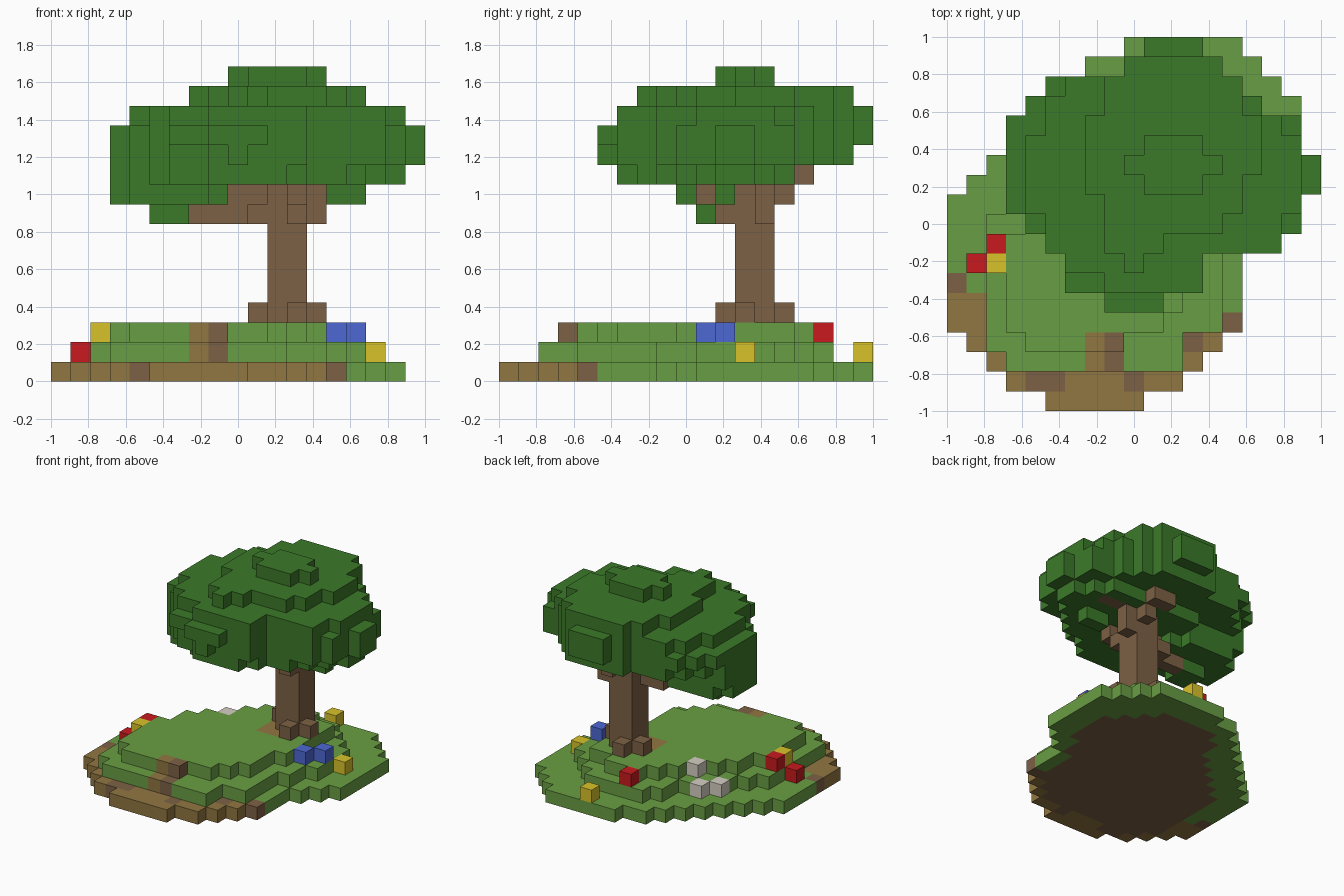
import bpy
import bmesh
from mathutils import Vector

if "Cube" in bpy.data.objects:
    bpy.data.objects.remove(bpy.data.objects["Cube"], do_unlink=True)

N = 19
UNIT = 2 / N


def make_material(name, hex_code):
    rgb = [int(hex_code[n:n + 2], 16) / 255 for n in (0, 2, 4)]
    lin = [c / 12.92 if c <= 0.04045 else ((c + 0.055) / 1.055) ** 2.4 for c in rgb]
    mat = bpy.data.materials.new(name)
    mat.use_nodes = True
    mat.diffuse_color = (*lin, 1)
    mat.node_tree.nodes["Principled BSDF"].inputs["Base Color"].default_value = (*lin, 1)
    return mat


MATERIALS = {
    "grass": make_material("grass green", "699E43"),
    "earth": make_material("earth tan", "917641"),
    "bark": make_material("bark brown", "7D6145"),
    "leaf": make_material("leaf green", "3B7929"),
    "red": make_material("flower red", "C81A1E"),
    "yellow": make_material("flower yellow", "D9C22A"),
    "blue": make_material("flower blue", "4D68D4"),
    "stone": make_material("stone grey", "D6D0C4"),
}

# Every filled cell: (column, row, layer) -> (part, colour)
cells = {}


def put(part, colour, *positions):
    for p in positions:
        cells[p] = (part, colour)


def rows(first_row, spans):
    """Cells of one layer, given as a start and end column per row."""
    return {(i, first_row + n) for n, (a, b) in enumerate(spans) for i in range(a, b)}


def ellipse(x0, x1, y0, y1):
    """Cells whose centres fall in an ellipse that fills the given box."""
    mx, my, rx, ry = (x0 + x1) / 2, (y0 + y1) / 2, (x1 - x0) / 2, (y1 - y0) / 2
    return {(i, j) for i in range(x0, x1) for j in range(y0, y1)
            if ((i + .5 - mx) / rx) ** 2 + ((j + .5 - my) / ry) ** 2 <= 1}


def box(x0, x1, y0, y1):
    return {(i, j) for i in range(x0, x1) for j in range(y0, y1)}


# Terraced island
lower = rows(0, [(5, 10), (3, 12), (2, 13), (1, 14), (0, 15), (0, 15), (0, 15),
                 (0, 15), (0, 16), (0, 17), (0, 18), (1, 18), (2, 18), (3, 18),
                 (4, 18), (5, 18), (6, 17), (7, 16), (9, 15)])
middle = rows(2, [(3, 12), (2, 12), (2, 14), (2, 14), (2, 14), (2, 14), (2, 15),
                  (2, 15), (3, 16), (4, 16), (5, 16), (6, 16), (7, 15), (7, 14),
                  (8, 13)])
upper = rows(3, [(4, 9), (3, 11), (3, 12), (3, 13), (3, 13), (3, 13), (4, 14),
                 (4, 14), (5, 14), (7, 14), (7, 14), (8, 14), (9, 12)])

for i, j in lower:
    if (i, j) in middle:
        colour = "bark"
    elif j < 4 or (i < 2 and j < 6):
        colour = "earth"
    else:
        colour = "grass"
    put("island", colour, (i, j, 0))
for k, layer in enumerate((middle, upper), 1):
    for i, j in layer:
        put("island", "grass", (i, j, k))

# Bare soil round the trunk
for i, j in box(10, 13, 11, 14):
    put("island", "earth", (i, j, 2))

# Dark clods on the rim and the worn path up the front
put("island", "bark", (4, 1, 0), (5, 1, 0), (9, 1, 0), (12, 3, 0), (14, 4, 0), (0, 6, 0))
put("path", "earth", (7, 2, 1), (7, 3, 1), (7, 3, 2))
put("path", "bark", (8, 2, 1), (8, 3, 1), (8, 3, 2))

# Flowers and stones
put("flowers", "red", (1, 7, 1), (2, 8, 2), (9, 16, 2))
put("flowers", "yellow", (2, 7, 2), (16, 12, 1), (11, 18, 1))
put("flowers", "blue", (14, 10, 2), (15, 11, 2))
put("stones", "stone", (6, 12, 2), (5, 13, 1), (4, 12, 1))

# Leaf canopy: stacked rounded layers trimmed to one outline
outline = rows(5, [(8, 11), (6, 13), (6, 13), (5, 17), (4, 18), (3, 18), (3, 19),
                   (3, 19), (3, 18), (3, 18), (4, 16), (5, 15), (9, 14), (10, 13)])
back_row = box(0, N, 18, N)
front_row = box(0, N, 5, 6)
canopy = {
    8: box(5, 7, 10, 12),
    9: ellipse(3, 9, 9, 14) | box(3, 5, 10, 13) | box(14, 16, 11, 12),
    10: rows(6, [(8, 12), (6, 13), (5, 15), (4, 16), (3, 17), (3, 18), (3, 18),
                 (3, 17), (8, 16)]),
    11: ellipse(3, 19, 6, 18) | box(9, 10, 5, 6),
    12: outline,
    13: (ellipse(4, 18, 6, 18) | back_row) - front_row,
    14: rows(7, [(9, 10), (8, 11), (8, 14), (8, 15), (7, 15), (7, 16), (7, 16),
                 (7, 16), (8, 15), (8, 15), (9, 14)]),
    15: ellipse(9, 14, 11, 14),
}
for k, layer in canopy.items():
    for i, j in layer & outline:
        put("canopy", "leaf", (i, j, k))

# Trunk, pinwheel roots and branches
for i, j in box(11, 13, 12, 14):
    for k in range(3, 11):
        put("trunk", "bark", (i, j, k))
put("roots", "bark", (12, 11, 3), (13, 12, 3), (11, 14, 3), (10, 13, 3))
put("branches", "bark", (10, 12, 8), (9, 12, 8), (9, 11, 8), (8, 11, 8), (7, 11, 8),
    (12, 11, 8), (12, 10, 9), (10, 11, 9), (9, 11, 9),
    (13, 13, 8), (13, 13, 9), (14, 13, 10), (15, 13, 10),
    (12, 14, 9), (12, 15, 10), (11, 15, 10))

# Unit cube faces by outward direction
FACES = []
for axis in range(3):
    for sign in (-1, 1):
        normal = Vector((0, 0, 0))
        normal[axis] = sign
        u = Vector((0, 0, 0))
        u[(axis + 1) % 3] = .5
        v = normal.cross(u)
        FACES.append((normal, [normal / 2 + a * u + b * v
                               for a, b in ((-1, -1), (1, -1), (1, 1), (-1, 1))]))


def build_part(part):
    own = {p: colour for p, (name, colour) in cells.items() if name == part}
    colours = sorted(set(own.values()))
    mesh = bpy.data.meshes.new(part)
    for c in colours:
        mesh.materials.append(MATERIALS[c])
    bm = bmesh.new()
    for p, colour in own.items():
        centre = Vector(p) + Vector((.5, .5, .5))
        for normal, corners in FACES:
            if tuple(int(a + b) for a, b in zip(p, normal)) in cells:
                continue
            verts = [bm.verts.new((centre + c) * UNIT - Vector((1, 1, 0))) for c in corners]
            bm.faces.new(verts).material_index = colours.index(colour)
    bmesh.ops.remove_doubles(bm, verts=bm.verts, dist=UNIT / 100)
    bm.to_mesh(mesh)
    bm.free()
    bpy.context.collection.objects.link(bpy.data.objects.new(part, mesh))


for part in sorted({name for name, _ in cells.values()}):
    build_part(part)
